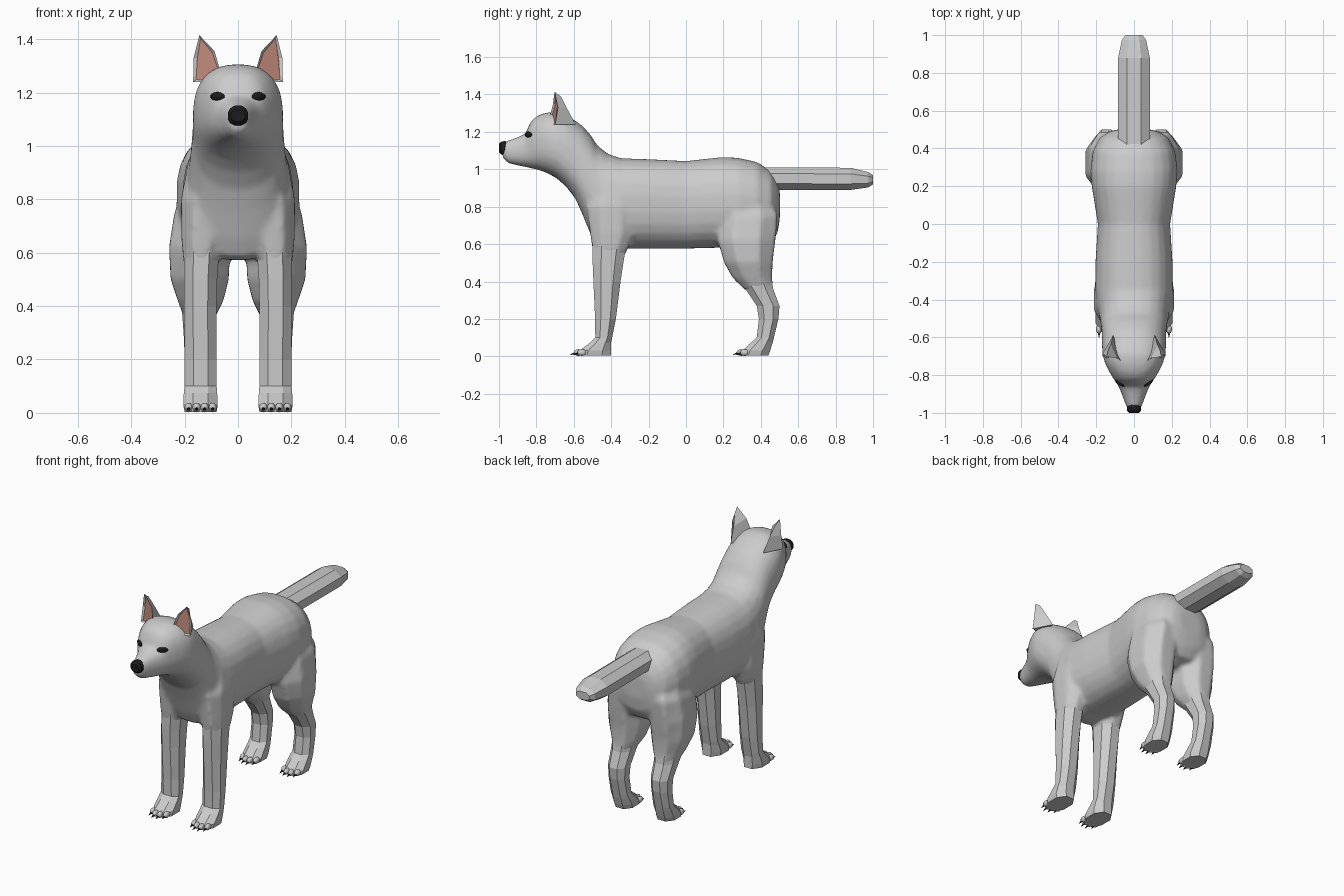
import bpy, bmesh, math
from mathutils import Vector, Matrix

if "Cube" in bpy.data.objects:
    bpy.data.objects.remove(bpy.data.objects["Cube"])


def material(name, rgb):
    m = bpy.data.materials.new(name)
    m.diffuse_color = (*rgb, 1)
    m.use_nodes = True
    m.node_tree.nodes["Principled BSDF"].inputs["Base Color"].default_value = m.diffuse_color
    return m


GREY = material("grey fur", (0.6, 0.6, 0.6))
PINK = material("pink inner ear", (0.5, 0.24, 0.18))
BLACK = material("black", (0.012, 0.012, 0.012))


def loft(bm, rings):
    """Skin a list of equal-length point rings and cap both ends."""
    vs = [[bm.verts.new(p) for p in r] for r in rings]
    n = len(vs[0])
    for a, b in zip(vs, vs[1:]):
        for i in range(n):
            j = (i + 1) % n
            bm.faces.new((a[i], a[j], b[j], b[i]))
    bm.faces.new(vs[0])
    bm.faces.new(vs[-1][::-1])


def finish(bm, name, mats):
    bmesh.ops.recalc_face_normals(bm, faces=bm.faces)
    me = bpy.data.meshes.new(name)
    bm.to_mesh(me)
    bm.free()
    for m in mats:
        me.materials.append(m)
    ob = bpy.data.objects.new(name, me)
    bpy.context.collection.objects.link(ob)
    return ob


def section(y, zb, zt, w, n=24, e=2.4):
    """Upright superellipse section across the body."""
    pts = []
    for k in range(n):
        t = 2 * math.pi * (k + 0.5) / n
        c, s = math.cos(t), math.sin(t)
        pts.append((math.copysign(abs(c) ** (2 / e), c) * w, y,
                    (zb + zt) / 2 + math.copysign(abs(s) ** (2 / e), s) * (zt - zb) / 2))
    return pts


OCT = [(1, .45), (.45, 1), (-.45, 1), (-1, .45), (-1, -.45), (-.45, -1), (.45, -1), (1, -.45)]


def limb(rows, side):
    """Level octagon sections from (z, y front, y back, x in, x out)."""
    return [[(side * ((x0 + x1) / 2 + u * (x1 - x0) / 2), (y0 + y1) / 2 + v * (y1 - y0) / 2, z)
             for u, v in OCT] for z, y0, y1, x0, x1 in rows]


# Smooth body: trunk, neck and head in one loft, blended with thighs and shoulders
TRUNK = [(.502, .74, .88, .08), (.49, .66, .935, .13), (.455, .60, .99, .185),
         (.38, .58, 1.04, .22), (.28, .58, 1.062, .232), (.20, .58, 1.067, .225),
         (0, .575, 1.045, .192), (-.2, .575, 1.055, .205), (-.35, .575, 1.06, .207),
         (-.42, .57, 1.085, .197), (-.475, .58, 1.13, .187), (-.51, .65, 1.185, .18),
         (-.55, .75, 1.23, .174), (-.59, .84, 1.26, .17), (-.64, .905, 1.29, .17),
         (-.69, .95, 1.307, .168), (-.74, .978, 1.305, .153), (-.785, .995, 1.292, .13),
         (-.82, 1.003, 1.268, .108), (-.84, 1.008, 1.235, .094), (-.858, 1.012, 1.19, .083),
         (-.90, 1.02, 1.172, .065), (-.95, 1.032, 1.155, .047), (-.982, 1.06, 1.143, .033)]
THIGH = [(.88, .24, .43, .08, .18), (.75, .18, .49, .04, .238), (.62, .17, .477, .03, .258),
         (.50, .205, .462, .035, .252), (.42, .25, .46, .055, .225), (.35, .32, .465, .09, .2)]
SHOULDER = [(.95, -.47, -.30, .06, .185), (.80, -.53, -.27, .05, .213),
            (.66, -.512, -.28, .06, .212), (.58, -.50, -.31, .07, .205),
            (.52, -.49, -.34, .085, .195)]
bm = bmesh.new()
loft(bm, [section(*r) for r in TRUNK])
for side in (1, -1):
    loft(bm, limb(THIGH, side))
    loft(bm, limb(SHOULDER, side))
body = finish(bm, "body_and_head", [GREY])
rm = body.modifiers.new("blend", 'REMESH')
rm.mode = 'VOXEL'
rm.voxel_size = 0.012
rm.use_smooth_shade = True
sm = body.modifiers.new("soften", 'SMOOTH')
sm.factor = 0.5
sm.iterations = 8

# Faceted legs that flare into paws
FRONT = [(.62, -.50, -.315, .07, .203), (.50, -.499, -.335, .078, .203),
         (.40, -.495, -.35, .08, .202), (.20, -.486, -.375, .08, .2),
         (.10, -.485, -.395, .08, .2), (.075, -.51, -.40, .078, .203),
         (.03, -.57, -.40, .076, .205), (.004, -.578, -.40, .08, .2)]
HIND = [(.44, .25, .455, .07, .215), (.36, .318, .466, .082, .208),
        (.27, .378, .50, .088, .202), (.20, .39, .494, .09, .2), (.10, .378, .47, .088, .2),
        (.075, .35, .464, .084, .202), (.03, .30, .45, .08, .205), (.004, .292, .44, .084, .2)]


def ball(bm, mat):
    return bmesh.ops.create_uvsphere(bm, u_segments=10, v_segments=6, radius=1, matrix=mat)


for part, rows in (("front", FRONT), ("hind", HIND)):
    toe_y = rows[-1][1]
    for side, word in ((1, "left"), (-1, "right")):
        bm = bmesh.new()
        loft(bm, limb(rows, side))
        finish(bm, f"{part}_leg_{word}", [GREY])
        toes, claws = bmesh.new(), bmesh.new()
        for k in range(4):
            x = side * (.095 + .030 * k)
            y = toe_y + (.004 if k in (1, 2) else .022)
            ball(toes, Matrix.Translation((x, y, .02)) @ Matrix.Diagonal((.016, .026, .018, 1)))
            bmesh.ops.create_cone(
                claws, cap_ends=True, segments=6, radius1=.008, radius2=.001, depth=.03,
                matrix=Matrix.Translation((x, y - .03, .013)) @ Matrix.Rotation(math.radians(105), 4, 'X'))
        finish(toes, f"{part}_toes_{word}", [GREY]).data.shade_smooth()
        finish(claws, f"{part}_claws_{word}", [BLACK])

# Eight-sided tail
bm = bmesh.new()
loft(bm, [[(u * w, y, (z0 + z1) / 2 + v * (z1 - z0) / 2) for u, v in OCT]
          for y, z0, z1, w in ((.42, .89, 1.01, .084), (.88, .89, 1.008, .084),
                               (.975, .903, .985, .064), (1.0, .92, .968, .045))])
finish(bm, "tail", [GREY])

# Nose
bm = bmesh.new()
loft(bm, [section(*r, n=12, e=2.3) for r in ((-.955, 1.075, 1.15, .03), (-.972, 1.074, 1.152, .039),
                                             (-.988, 1.078, 1.148, .038), (-1.0, 1.09, 1.136, .027))])
finish(bm, "nose", [BLACK])

# Pointed ears with a sunken pink front
FACE = [(.055, -.738, 1.24), (.088, -.71, 1.355), (.145, -.703, 1.415),
        (.166, -.685, 1.33), (.168, -.70, 1.24)]
for side, word in ((1, "left"), (-1, "right")):
    bm = bmesh.new()
    f = [bm.verts.new((side * x, y, z)) for x, y, z in FACE]
    tip, mid, base = [bm.verts.new((side * x, y, z)) for x, y, z in
                      ((.138, -.668, 1.388), (.122, -.636, 1.325), (.11, -.59, 1.24))]
    front = bm.faces.new(f)
    for loop in ((f[0], f[1], mid, base), (f[1], f[2], tip, mid), (f[2], f[3], mid, tip),
                 (f[3], f[4], base, mid), (f[4], f[0], base)):
        bm.faces.new(loop)
    bmesh.ops.recalc_face_normals(bm, faces=bm.faces)
    bmesh.ops.inset_individual(bm, faces=[front], thickness=.012, depth=-.008)
    front.material_index = 1
    finish(bm, f"ear_{word}", [GREY, PINK])

# Eyes set on the face surface
bpy.context.view_layer.update()
surface = body.evaluated_get(bpy.context.evaluated_depsgraph_get())
for side, word in ((1, "left"), (-1, "right")):
    hit, p, n, _ = surface.ray_cast(Vector((side * .077, -1.5, 1.185)), Vector((0, 1, 0)))
    if not hit:
        p, n = Vector((side * .077, -.835, 1.185)), Vector((side * .6, -.8, 0))
    n = Vector((n.x, n.y, 0)).normalized()
    bm = bmesh.new()
    ball(bm, Matrix.Translation(p) @ n.to_track_quat('Z', 'Y').to_matrix().to_4x4()
         @ Matrix.Diagonal((.032, .017, .009, 1)))
    finish(bm, f"eye_{word}", [BLACK]).data.shade_smooth()
